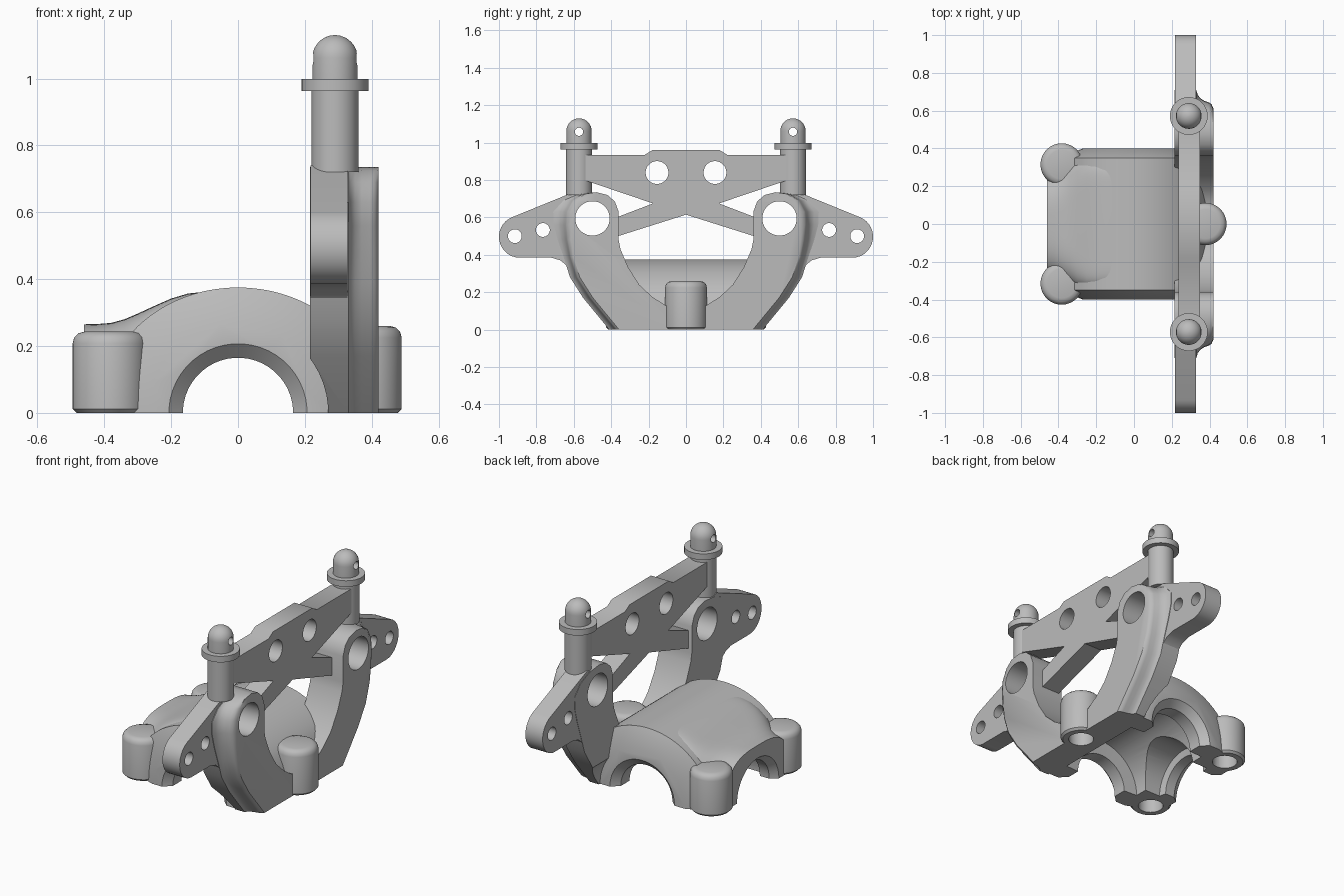
import bpy, bmesh, math
from mathutils import Vector

if "Cube" in bpy.data.objects:
    bpy.data.objects.remove(bpy.data.objects["Cube"])

grey = bpy.data.materials.new("plain grey")
grey.use_nodes = True
grey.diffuse_color = (0.5, 0.5, 0.5, 1)
grey.node_tree.nodes["Principled BSDF"].inputs["Base Color"].default_value = (0.5, 0.5, 0.5, 1)
parts, cutters = [], []


def loft(name, rings, keep=True):
    """Closed solid through rings with equal point counts."""
    bm = bmesh.new()
    rows = [[bm.verts.new(p) for p in ring] for ring in rings]
    n = len(rows[0])
    for a, b in zip(rows, rows[1:]):
        for i in range(n):
            bm.faces.new((a[i], a[(i + 1) % n], b[(i + 1) % n], b[i]))
    bm.faces.new(rows[0])
    bm.faces.new(rows[-1])
    bmesh.ops.recalc_face_normals(bm, faces=bm.faces)
    if bm.calc_volume(signed=True) < 0:
        bmesh.ops.reverse_faces(bm, faces=bm.faces)
    me = bpy.data.meshes.new(name)
    bm.to_mesh(me)
    bm.free()
    me.materials.append(grey)
    ob = bpy.data.objects.new(name, me)
    bpy.context.collection.objects.link(ob)
    ob.hide_render = not keep
    (parts if keep else cutters).append(ob)
    return ob


def lathe(name, profile, axis, centre=(0, 0, 0), keep=True, n=48):
    """Revolve (position, radius) pairs around an axis."""
    c, rings = Vector(centre), []
    for t, r in profile:
        ring = []
        for i in range(n):
            a = math.tau * (i + 0.5) / n
            u, v = r * math.cos(a), r * math.sin(a)
            ring.append(c + Vector({"x": (t, u, v), "y": (u, t, v), "z": (u, v, t)}[axis]))
        rings.append(ring)
    return loft(name, rings, keep)


def prism(name, outline, x0, x1):
    return loft(name, [[(x, y, z) for y, z in outline] for x in (x0, x1)])


def mirrored(half):
    """Complete a half outline that begins and ends on the centre line."""
    return half + [(-y, z) for y, z in reversed(half) if y > 0]


def cut(ob, *tools):
    for c in tools:
        m = ob.modifiers.new("cut", "BOOLEAN")
        m.operation, m.solver, m.object = "DIFFERENCE", "MANIFOLD", c
        bpy.context.view_layer.objects.active = ob
        bpy.ops.object.modifier_apply(modifier=m.name)


def x_hole(y, z, r):
    return lathe("hole_cutter", [(0, r), (0.6, r)], "x", (0, y, z), keep=False, n=32)


# Cutters for the crossing bores, the inner chamber and the housing seat
bore_y = lathe("bore_cutter", [(-0.45, 0.215), (-0.403, 0.21), (-0.36, 0.165), (-0.28, 0.165),
                               (-0.275, 0.25), (0.275, 0.25), (0.28, 0.165), (0.36, 0.165),
                               (0.403, 0.21), (0.45, 0.215)], "y", keep=False)
bore_x = lathe("bore_cutter", [(-0.52, 0.205), (-0.465, 0.195), (-0.42, 0.16), (-0.36, 0.16),
                               (-0.35, 0.2), (0.05, 0.2)], "x", keep=False)
seat = lathe("seat_cutter", [(-0.8, 0.27), (0.8, 0.27)], "y", keep=False)

# Arched housing with sloping ends
steps = [math.pi * i / 48 for i in range(49)]


def arch(y, full):
    ring = []
    for a in steps:
        r = 0.375 + 0.025 * min(1, 1.5 * math.cos(a) ** 2) if full else 0.27
        ring.append((r * math.cos(a), y, r * math.sin(a)))
    return ring


housing = loft("arched_housing", [arch(-0.4, False), arch(-0.35, True),
                                  arch(0.35, True), arch(0.4, False)])


# Neck sweeping down from the housing, squarer towards the housing
def neck_section(x, width, height, power):
    ring = []
    for a in steps:
        c, s = math.cos(a), max(0, math.sin(a))
        ring.append((x, math.copysign(width * abs(c) ** (2 / power), c), height * s ** (2 / power)))
    return ring


neck = loft("flared_neck", [neck_section(*row) for row in (
    (-0.46, 0.29, 0.265, 3), (-0.42, 0.3, 0.266, 3.2), (-0.38, 0.315, 0.269, 3.7),
    (-0.34, 0.33, 0.28, 4.5), (-0.3, 0.343, 0.297, 6), (-0.25, 0.347, 0.32, 8),
    (-0.2, 0.347, 0.342, 9), (-0.15, 0.347, 0.357, 9), (-0.1, 0.347, 0.362, 9))])

# Thick U-shaped frame, its outer side sweeping into the plate
inner = [(0, 0.12), (0.11, 0.13), (0.18, 0.175), (0.25, 0.24), (0.31, 0.335), (0.35, 0.43),
         (0.36, 0.48), (0.36, 0.63), (0.38, 0.685), (0.42, 0.72), (0.48, 0.735)]
outer = [(0.55, 0.725, 0.3), (0.6, 0.69, 0.7), (0.63, 0.63, 1), (0.635, 0.56, 0.9),
         (0.63, 0.48, 0.7), (0.615, 0.39, 0.5), (0.58, 0.28, 0.5), (0.51, 0.17, 0.5),
         (0.37, 0, 0.5)]
rings = []
for x, grow in ((0.215, 0.08), (0.33, 0.08), (0.337, 0.055), (0.35, 0.035), (0.37, 0.02),
                (0.395, 0.01), (0.41, 0), (0.42, -0.025)):
    half = inner + [(y + grow * k, z) for y, z, k in outer] + [(0, 0)]
    rings.append([(x, y, z) for y, z in mirrored(half)])
frame = loft("u_frame", rings)
cut(frame, seat)

# Cross brace between the posts
brace = prism("cross_brace", mirrored([
    (0, 0.96), (0.18, 0.96), (0.22, 0.935), (0.56, 0.935), (0.56, 0.805),
    (0.176, 0.675), (0.38, 0.597), (0.38, 0.495), (0, 0.615)]), 0.235, 0.35)

tip = [(0.89 + 0.11 * math.cos(a), 0.497 + 0.112 * math.sin(a))
       for a in (math.radians(68 - 158 * i / 16) for i in range(17))]
for s, side in ((1, "back"), (-1, "front")):
    # Side ear with two small holes, and the big arm hole
    ear_outline = [(0.5, 0.7), (0.59, 0.74)] + tip + [
        (0.72, 0.385), (0.67, 0.37), (0.63, 0.335), (0.53, 0.185), (0.42, 0.03), (0.41, 0),
        (0.3, 0), (0.45, 0.3)]
    ear = prism(side + "_ear", [(s * y, z) for y, z in ear_outline], 0.217, 0.327)
    arm_hole = x_hole(s * 0.5, 0.595, 0.092)
    cut(ear, arm_hole, x_hole(s * 0.915, 0.5, 0.037), x_hole(s * 0.765, 0.533, 0.037), seat)
    cut(frame, arm_hole)
    cut(brace, x_hole(s * 0.155, 0.84, 0.061))

    # Post with a flange and a drilled dome
    at = (0.29, s * 0.572, 0)
    lathe(side + "_post", [(0.72, 0.07), (0.975, 0.07)], "z", at)
    lathe(side + "_flange", [(0.963, 0.1), (0.998, 0.1)], "z", at)
    dome = [(0.99, 0.068)] + [(1.062 + 0.068 * math.sin(a), 0.068 * math.cos(a))
                              for a in (math.radians(10.9 * i) for i in range(9))]
    post_dome = lathe(side + "_post_dome", dome, "z", at)
    cut(post_dome, x_hole(s * 0.572, 1.058, 0.022))


# Rounded screw bosses, drilled from below
def boss(name, x, y, h, r=0.112):
    b = lathe(name, [(0, r - 0.012), (0.012, r), (h - 0.035, r), (h - 0.017, r - 0.005),
                     (h - 0.005, r - 0.017), (h, r - 0.035)], "z", (x, y, 0))
    hole = lathe("screw_cutter", [(-0.05, 0.068), (0.2, 0.068)], "z", (x, y, 0), keep=False, n=32)
    cut(b, hole)
    return hole


holes = [boss("back_boss", -0.383, 0.315, 0.243), boss("front_boss", -0.383, -0.315, 0.243)]
frame_hole = boss("frame_boss", 0.378, 0, 0.26)
cut(housing, bore_x, bore_y, frame_hole, *holes)
cut(neck, bore_x, bore_y, *holes)
cut(frame, frame_hole)

for c in cutters:
    bpy.data.objects.remove(c)

# Smooth round surfaces, keep edges crisp
bpy.ops.object.select_all(action="DESELECT")
for ob in parts:
    ob.select_set(True)
bpy.context.view_layer.objects.active = parts[0]
bpy.ops.object.shade_smooth_by_angle(angle=math.radians(35))
